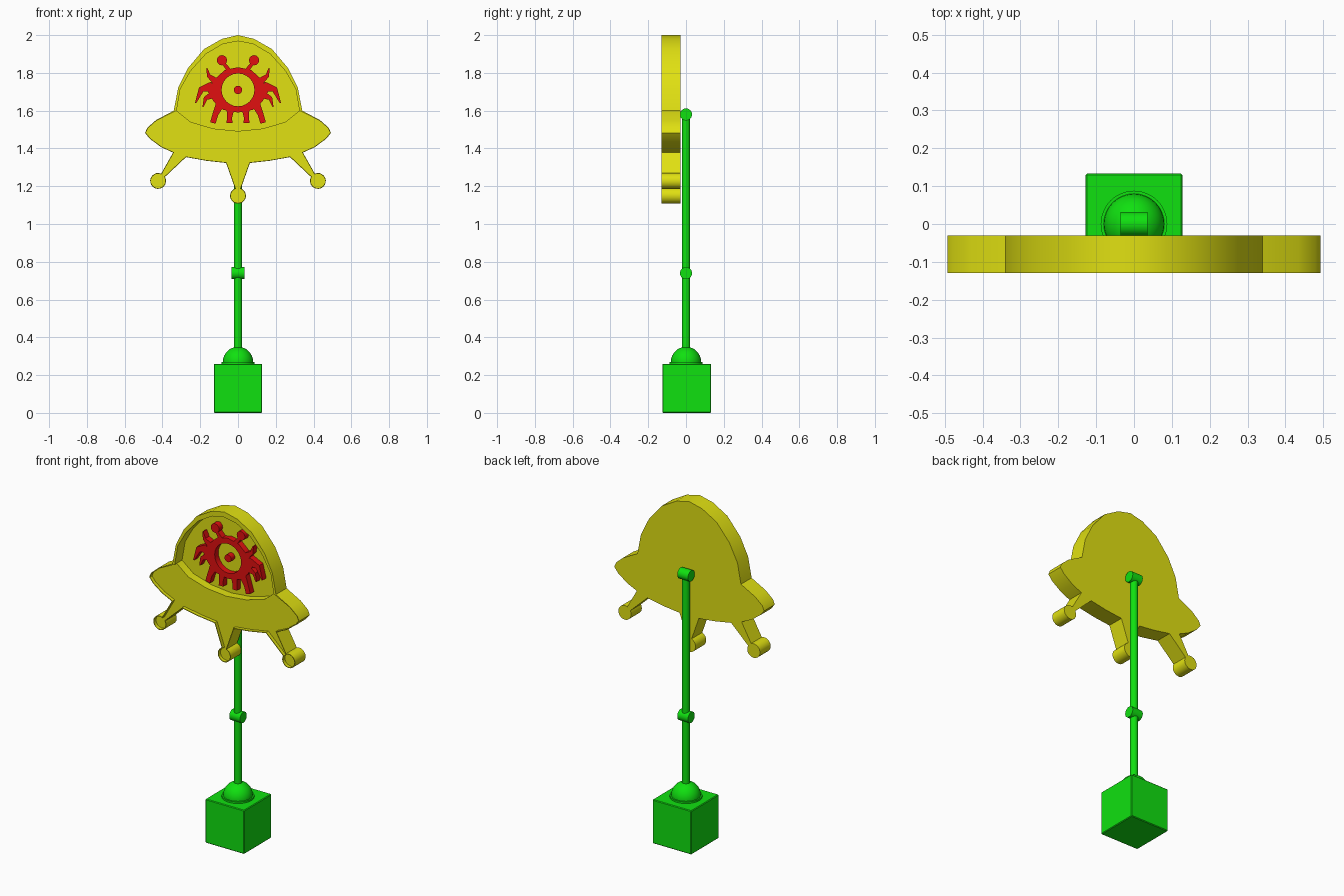
import bpy, bmesh, math
from mathutils import Matrix, Vector

if "Cube" in bpy.data.objects:
    bpy.data.objects.remove(bpy.data.objects["Cube"])


def material(name, rgb):
    m = bpy.data.materials.new(name)
    m.diffuse_color = (*rgb, 1)
    m.use_nodes = True
    m.node_tree.nodes["Principled BSDF"].inputs["Base Color"].default_value = m.diffuse_color
    return m


YELLOW = material("yellow", (0.75, 0.75, 0.006))
GREEN = material("green", (0.005, 0.75, 0.005))
RED = material("red", (0.75, 0.005, 0.005))


def add_object(name, mesh, mat, angle=35):
    mesh.materials.clear()
    mesh.materials.append(mat)
    ob = bpy.data.objects.new(name, mesh)
    bpy.context.collection.objects.link(ob)
    bpy.ops.object.select_all(action='DESELECT')
    ob.select_set(True)
    bpy.context.view_layer.objects.active = ob
    bpy.ops.object.shade_smooth_by_angle(angle=math.radians(angle))
    return ob


def plate(name, loops, y_front, y_back, mat):
    """Upright slab from x-z loops; inner loops become holes."""
    cu = bpy.data.curves.new(name + "_profile", 'CURVE')
    cu.dimensions = '2D'
    cu.fill_mode = 'BOTH'
    cu.extrude = (y_back - y_front) / 2
    for loop in loops:
        s = cu.splines.new('POLY')
        s.points.add(len(loop) - 1)
        for p, (x, z) in zip(s.points, loop):
            p.co = (x, z, 0, 1)
        s.use_cyclic_u = True
    tmp = bpy.data.objects.new(name + "_tmp", cu)
    bpy.context.collection.objects.link(tmp)
    bpy.context.view_layer.update()
    dg = bpy.context.evaluated_depsgraph_get()
    me = bpy.data.meshes.new_from_object(tmp.evaluated_get(dg))
    bpy.data.objects.remove(tmp)
    me.transform(Matrix.Translation((0, (y_front + y_back) / 2, 0))
                 @ Matrix.Rotation(math.pi / 2, 4, 'X'))
    bm = bmesh.new()
    bm.from_mesh(me)
    bmesh.ops.remove_doubles(bm, verts=bm.verts, dist=1e-5)
    bmesh.ops.recalc_face_normals(bm, faces=bm.faces)
    bm.to_mesh(me)
    bm.free()
    me.name = name
    return add_object(name, me, mat)


def solid(name, mat, build):
    bm = bmesh.new()
    build(bm)
    me = bpy.data.meshes.new(name)
    bm.to_mesh(me)
    bm.free()
    return add_object(name, me, mat)


def rod(name, r, length, centre, mat, along_x=False, sides=24):
    mx = Matrix.Translation(centre)
    if along_x:
        mx = mx @ Matrix.Rotation(math.pi / 2, 4, 'Y')
    return solid(name, mat, lambda bm: bmesh.ops.create_cone(
        bm, cap_ends=True, segments=sides, radius1=r, radius2=r,
        depth=length, matrix=mx))


def arc(cx, cz, r, a0, a1, n):
    return [(cx + r * math.cos(math.radians(a0 + (a1 - a0) * i / n)),
             cz + r * math.sin(math.radians(a0 + (a1 - a0) * i / n)))
            for i in range(n + 1)]


def circle(cx, cz, r, n=24):
    return arc(cx, cz, r, 0, 360, n)[:-1]


def mirrored(half):
    return half + [(-x, z) for x, z in reversed(half[1:-1])]


def inset(loop, d):
    """Shrink a clockwise loop by d."""
    out = []
    for i, p in enumerate(loop):
        a, b, c = Vector(loop[i - 1]), Vector(p), Vector(loop[(i + 1) % len(loop)])
        d1, d2 = (b - a).normalized(), (c - b).normalized()
        n1, n2 = Vector((d1.y, -d1.x)), Vector((d2.y, -d2.x))
        q = b + (n1 + n2) * (d / max(1 + n1.dot(n2), 0.5))
        out.append((q.x, q.y))
    return out


def stroke(points):
    """Tapered strip polygon from (x, z, width) points."""
    left, right = [], []
    for i, (x, z, w) in enumerate(points):
        a, b = points[max(i - 1, 0)], points[min(i + 1, len(points) - 1)]
        d = Vector((b[0] - a[0], b[1] - a[1])).normalized() * w / 2
        left.append((x - d.y, z + d.x))
        right.append((x + d.y, z - d.x))
    return left + right[::-1]


# saucer outline: dome, disc, side leg, centre leg (right half)
dome = [(0, 2.0), (.085, 1.98), (.18, 1.926), (.265, 1.825), (.317, 1.72), (.34, 1.6)]
half = dome + [(.434, 1.55), (.48, 1.51), (.492, 1.482), (.466, 1.45),
               (.407, 1.407), (.344, 1.378)]
half += arc(.423, 1.228, .042, 113, -210, 18)
half += [(.275, 1.354), (.17, 1.335), (.063, 1.323)]
half += arc(0, 1.15, .042, 68, -90, 10)
outline = mirrored(half)

# dome window
arch = [(0, 1.968), (.08, 1.953), (.17, 1.9), (.251, 1.81), (.305, 1.715), (.325, 1.6)]
window = mirrored(arch + [(.25, 1.54), (.13, 1.505), (0, 1.492)])

# rim: dome frame on top, thin lip around the disc and legs
inner = mirrored(arch + inset(outline, .004)[len(arch):len(half)])

plate("saucer_back", [outline], -.06, -.03, YELLOW)
plate("saucer_face", [outline, window], -.11, -.06, YELLOW)
plate("saucer_rim", [outline, inner], -.13, -.11, YELLOW)

# eye emblem standing on the window floor
EYE = (-.095, -.06)
eye = mirrored([(0, 1.83), (.07, 1.815), (.12, 1.77), (.165, 1.71),
                (.13, 1.65), (.08, 1.605), (0, 1.59)])
plate("eye_ring", [eye, circle(0, 1.71, .087)], *EYE, RED)
plate("eye_pupil", [circle(0, 1.71, .022, 16)], *EYE, RED)
lashes = {
    "eye_stalk": [(.045, 1.81, .024), (.08, 1.855, .016)],
    "upper_lash": [(.125, 1.76, .035), (.155, 1.785, .02), (.165, 1.825, .006)],
    "side_lash": [(.135, 1.73, .05), (.195, 1.712, .032), (.225, 1.64, .006)],
    "lower_lash": [(.13, 1.685, .04), (.172, 1.665, .022), (.185, 1.62, .006)],
    "outer_tentacle": [(.095, 1.635, .045), (.12, 1.58, .03), (.133, 1.535, .03)],
    "inner_tentacle": [(.04, 1.61, .04), (.045, 1.565, .028), (.045, 1.535, .03)],
}
for side, sx in (("right", 1), ("left", -1)):
    for name, pts in lashes.items():
        plate(f"{name}_{side}", [stroke([(sx * x, z, w) for x, z, w in pts])], *EYE, RED)
    plate(f"stalk_ball_{side}", [circle(sx * .085, 1.867, .027, 16)], *EYE, RED)

# arm with two hinges
rod("arm", .022, 1.26, (0, 0, .95), GREEN)
rod("middle_hinge", .032, .07, (0, 0, .74), GREEN, along_x=True)
rod("top_hinge", .032, .07, (0, 0, 1.58), GREEN, along_x=True)

# ball socket on the base
rod("socket_ring", .088, .014, (0, 0, .263), GREEN, sides=32)
solid("socket_ball", GREEN, lambda bm: bmesh.ops.create_uvsphere(
    bm, u_segments=32, v_segments=16, radius=.08,
    matrix=Matrix.Translation((0, 0, .27))))


# base block with slightly eased edges
def block(bm):
    bmesh.ops.create_cube(bm, size=1, matrix=Matrix.Translation((0, .004, .13))
                          @ Matrix.Diagonal((.256, .258, .26, 1)))
    bmesh.ops.bevel(bm, geom=bm.edges[:], offset=.004, segments=1, affect='EDGES')


solid("base_block", GREEN, block)
